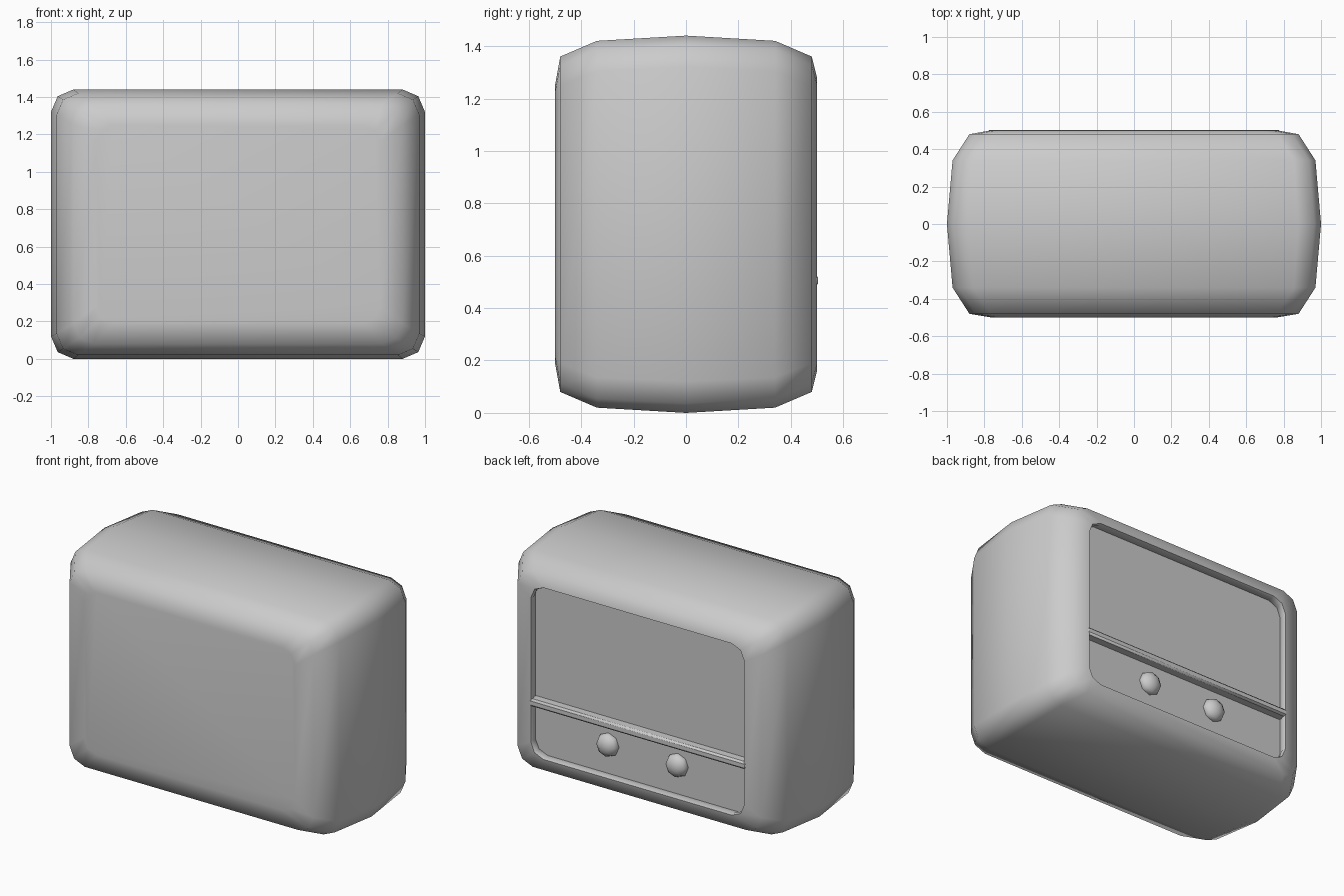
import bpy, bmesh, math

if "Cube" in bpy.data.objects:
    bpy.data.objects.remove(bpy.data.objects["Cube"])

MID = 0.72  # half height of the case


def finish(obj, angle=60):
    bpy.ops.object.select_all(action='DESELECT')
    obj.select_set(True)
    bpy.context.view_layer.objects.active = obj
    bpy.ops.object.shade_smooth_by_angle(angle=math.radians(angle))


def rounded_ring(bm, w, h, y, c):
    """Rounded rectangle in the xz plane, half size w x h, corner cut c."""
    corner = [(w, h - c), (w - 0.3 * c, h - 0.3 * c), (w - c, h)]
    pts = corner + [(-x, z) for x, z in reversed(corner)]
    pts += [(-x, -z) for x, z in corner] + [(x, -z) for x, z in reversed(corner)]
    return [bm.verts.new((x, y, z + MID)) for x, z in pts]


# Case: rings lofted front to back, then folded into the rear recess
bm = bmesh.new()
sections = [
    (0.76, 0.53, -0.50, 0.09),
    (0.88, 0.64, -0.48, 0.11),
    (0.97, 0.70, -0.34, 0.115),
    (1.00, 0.72, 0.00, 0.12),
    (0.97, 0.70, 0.34, 0.115),
    (0.88, 0.64, 0.48, 0.11),
    (0.77, 0.56, 0.50, 0.09),
    (0.765, 0.555, 0.48, 0.09),
    (0.78, 0.56, 0.44, 0.09),
]
rings = [rounded_ring(bm, *s) for s in sections]
for a, b in zip(rings, rings[1:]):
    n = len(a)
    for i in range(n):
        j = (i + 1) % n
        bm.faces.new((a[i], a[j], b[j], b[i]))
bm.faces.new(rings[0])
bm.faces.new(rings[-1])
bmesh.ops.recalc_face_normals(bm, faces=bm.faces)
mesh = bpy.data.meshes.new("case")
bm.to_mesh(mesh)
bm.free()
case = bpy.data.objects.new("case", mesh)
bpy.context.collection.objects.link(case)
finish(case)

# Divider bar between the screen and the control strip
bpy.ops.mesh.primitive_cube_add(size=1, location=(0, 0.467, 0.505))
bar = bpy.context.object
bar.name = "divider_bar"
bar.scale = (1.57, 0.072, 0.05)
bpy.ops.object.transform_apply(location=False, rotation=False, scale=True)
bev = bar.modifiers.new("soft_edges", 'BEVEL')
bev.width = 0.012
bev.segments = 1
finish(bar)

# Two low-poly domed knobs
for name, x in (("left_knob", 0.25), ("right_knob", -0.25)):
    bpy.ops.mesh.primitive_uv_sphere_add(segments=8, ring_count=6, radius=1,
                                         location=(x, 0.445, 0.35),
                                         rotation=(math.pi / 2, 0, 0))
    knob = bpy.context.object
    knob.name = name
    knob.scale = (0.077, 0.077, 0.055)
    finish(knob)
